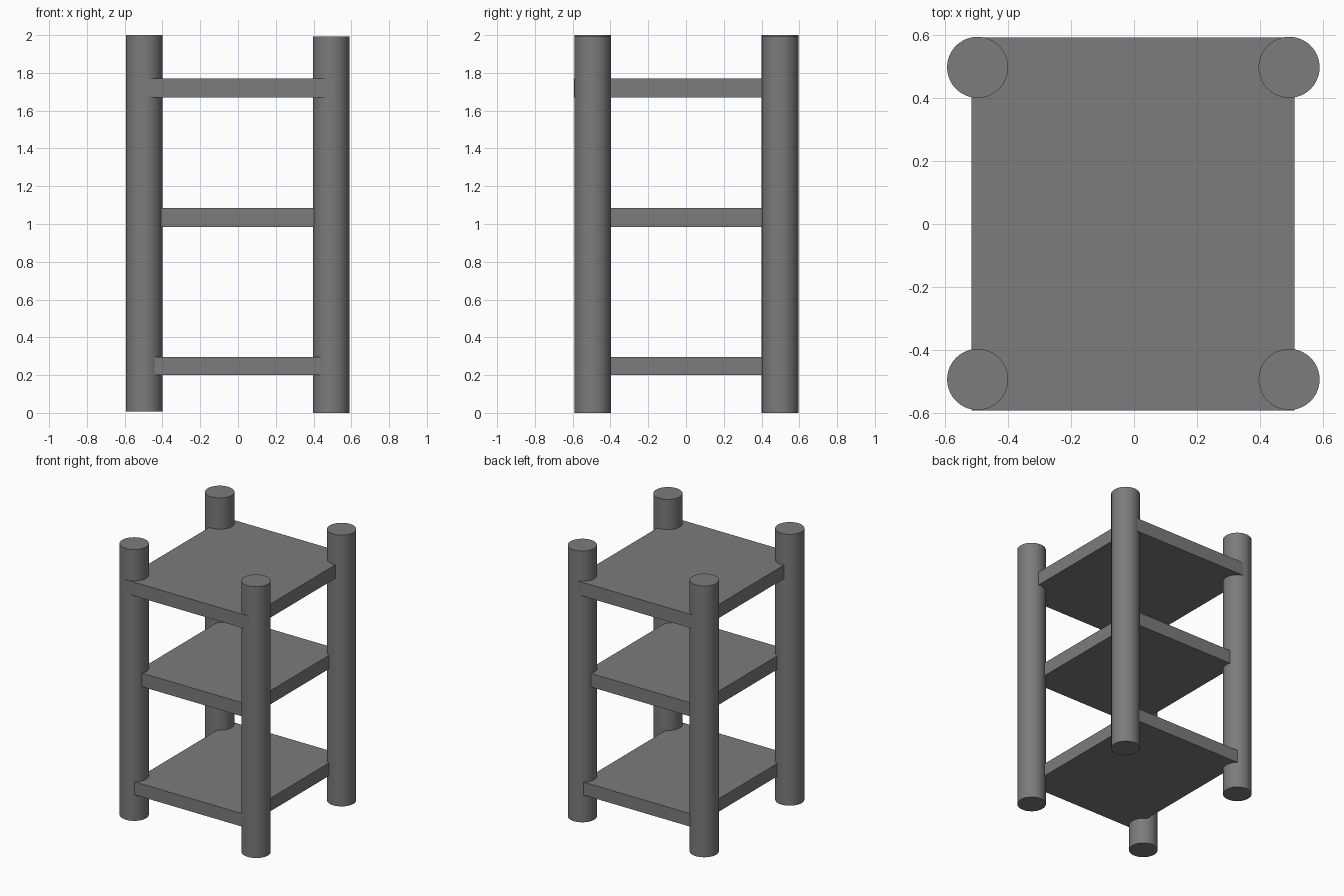
import bpy
import math

cube = bpy.data.objects.get("Cube")
if cube:
    bpy.data.objects.remove(cube, do_unlink=True)

grey = bpy.data.materials.new("dark grey")
grey.use_nodes = True
colour = (0.2, 0.2, 0.2, 1)
grey.diffuse_color = colour
grey.node_tree.nodes["Principled BSDF"].inputs["Base Color"].default_value = colour


def add_post(name, x, y, bottom):
    bpy.ops.mesh.primitive_cylinder_add(
        vertices=64, radius=0.097, depth=1.992, location=(x, y, bottom + 0.996))
    post = bpy.context.object
    post.name = name
    post.data.materials.append(grey)
    bpy.ops.object.shade_smooth_by_angle(angle=math.radians(30))


def add_shelf(name, half_x, half_y, bottom, thickness):
    bpy.ops.mesh.primitive_cube_add(size=1, location=(-0.003, 0, bottom + thickness / 2))
    shelf = bpy.context.object
    shelf.name = name
    shelf.scale = (2 * half_x, 2 * half_y, thickness)
    bpy.ops.object.transform_apply(location=False, rotation=False, scale=True)
    shelf.data.materials.append(grey)


# Four round corner posts
for side, x, bottom in (("right", -0.497, 0.008), ("left", 0.493, 0.0)):
    for end, y in (("front", -0.494), ("back", 0.498)):
        add_post(f"{end}_{side}_post", x, y, bottom)

# Three shelves let into the posts
add_shelf("bottom_shelf", 0.453, 0.573, 0.2, 0.095)
add_shelf("middle_shelf", 0.453, 0.53, 0.985, 0.1)
add_shelf("top_shelf", 0.513, 0.592, 1.67, 0.1)
